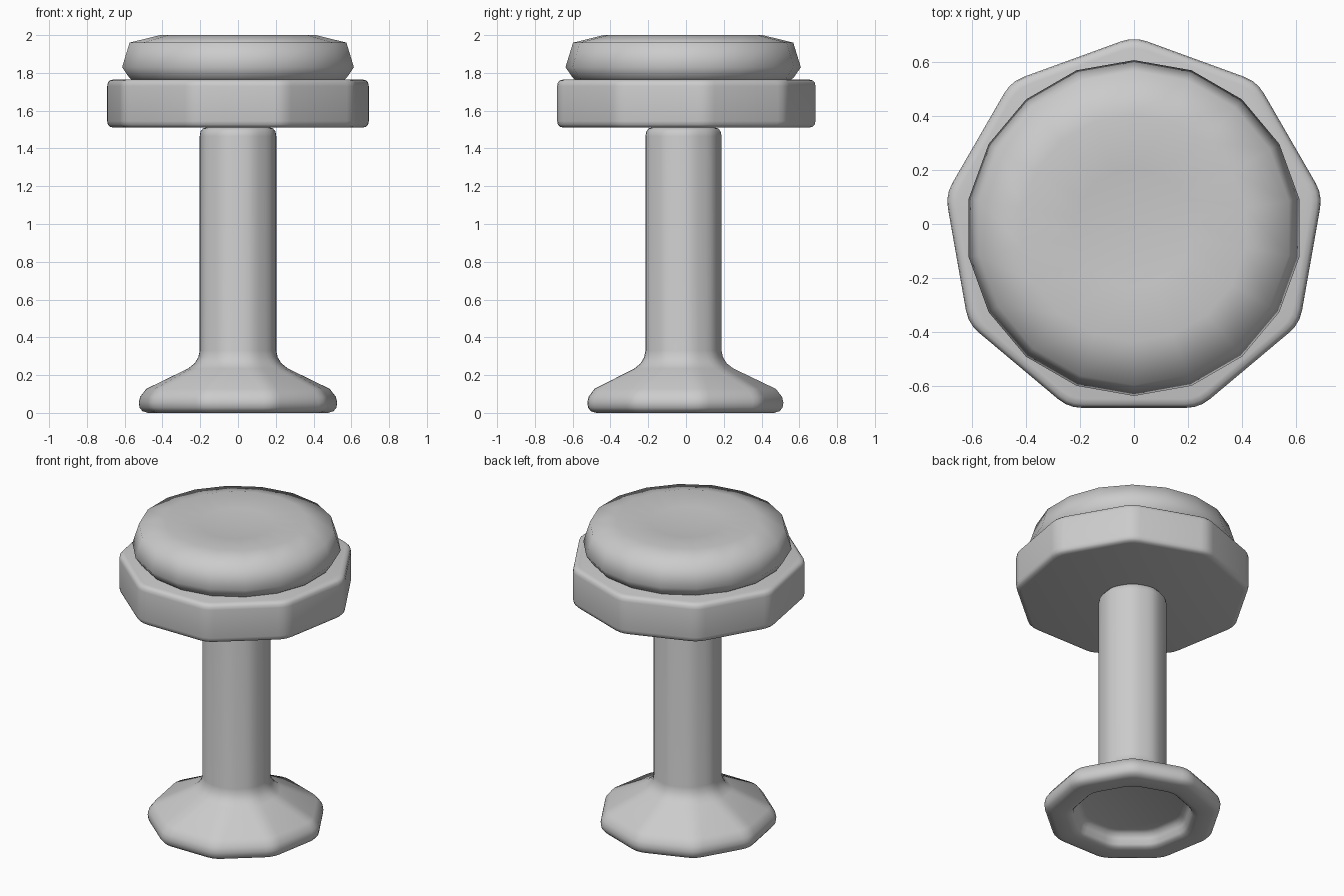
import bpy, bmesh, math
from mathutils import Vector

if "Cube" in bpy.data.objects:
    bpy.data.objects.remove(bpy.data.objects["Cube"])

CY = -0.015  # shared axis position in y


def nonagon(R, d=0.05):
    """Nine-sided outline with rounded corners, one corner towards +y."""
    d = min(d, 0.42 * 2 * R * math.sin(math.radians(20)))
    pts = [Vector((R * math.cos(a), R * math.sin(a)))
           for a in (math.radians(90 + 40 * i) for i in range(9))]
    out = []
    for i, p in enumerate(pts):
        a = p + (pts[i - 1] - p).normalized() * d
        b = p + (pts[(i + 1) % 9] - p).normalized() * d
        for t in (0, 1 / 3, 2 / 3, 1):
            out.append(a * (1 - t) ** 2 + p * 2 * t * (1 - t) + b * t * t)
    return out


def circle18(R):
    return [Vector((R * math.cos(a), R * math.sin(a)))
            for a in (math.radians(90 + 20 * i) for i in range(18))]


def loft(name, outline, profile, angle=35):
    """Stack outlines along a (radius, z) profile and cap both ends."""
    bm = bmesh.new()
    rings = [[bm.verts.new((p.x, p.y + CY, z)) for p in outline(r)]
             for r, z in profile]
    n = len(rings[0])
    for lo, hi in zip(rings, rings[1:]):
        for i in range(n):
            j = (i + 1) % n
            bm.faces.new((lo[i], lo[j], hi[j], hi[i]))
    bm.faces.new(rings[0][::-1])
    bm.faces.new(rings[-1])
    bmesh.ops.recalc_face_normals(bm, faces=bm.faces)
    me = bpy.data.meshes.new(name)
    bm.to_mesh(me)
    bm.free()
    ob = bpy.data.objects.new(name, me)
    bpy.context.collection.objects.link(ob)
    bpy.ops.object.select_all(action='DESELECT')
    ob.select_set(True)
    bpy.context.view_layer.objects.active = ob
    bpy.ops.object.shade_smooth_by_angle(angle=math.radians(angle))
    return ob


# Flared foot with a recessed underside, running up into the column
loft("pedestal", nonagon, [
    (0.31, 0.09), (0.34, 0.08), (0.355, 0.055), (0.365, 0.02), (0.38, 0.006), (0.41, 0.0),
    (0.49, 0.0), (0.52, 0.009), (0.536, 0.028), (0.54, 0.055), (0.533, 0.085),
    (0.50, 0.127), (0.275, 0.235), (0.24, 0.262), (0.22, 0.295), (0.2125, 0.33),
    (0.2125, 1.465), (0.208, 1.49), (0.195, 1.506), (0.17, 1.512)], 45)

# Nine-sided seat plate with rounded rims
loft("seat_plate", nonagon, [
    (0.675, 1.51), (0.695, 1.515), (0.706, 1.526), (0.71, 1.545),
    (0.71, 1.73), (0.706, 1.749), (0.695, 1.76), (0.675, 1.765)], 45)

# Dished seat cushion
loft("cushion", circle18, [
    (0.56, 1.755), (0.585, 1.775), (0.623, 1.83), (0.583, 1.96), (0.42, 2.0),
    (0.22, 1.982), (0.08, 1.975)], 60)
